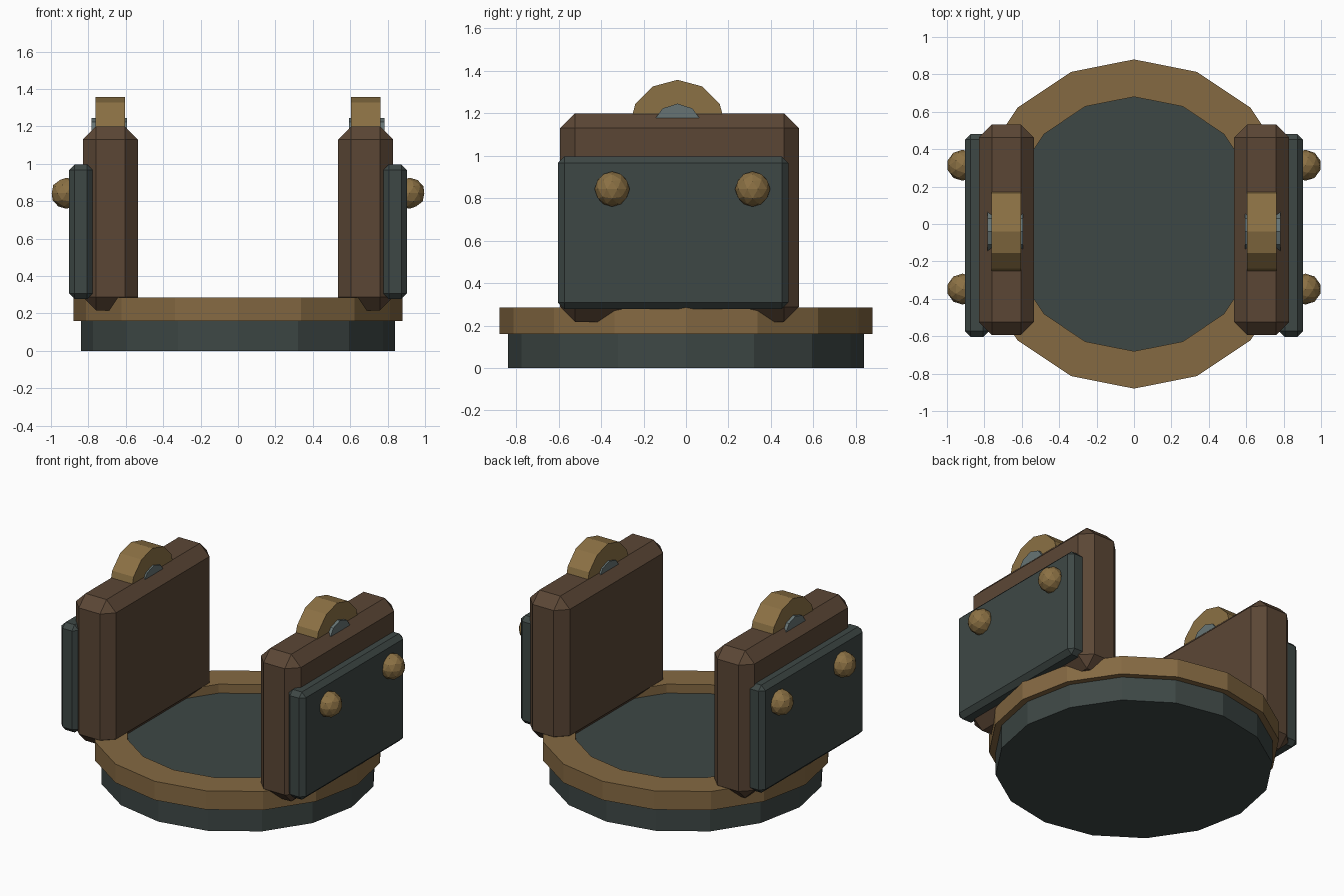
import bpy
import bmesh
from math import cos, sin, pi

if "Cube" in bpy.data.objects:
    bpy.data.objects.remove(bpy.data.objects["Cube"])


def material(name, rgb):
    m = bpy.data.materials.new(name)
    m.diffuse_color = (*rgb, 1)
    m.use_nodes = True
    m.node_tree.nodes["Principled BSDF"].inputs["Base Color"].default_value = m.diffuse_color
    return m


TEAL = material("dark_teal", (0.048, 0.064, 0.060))
BROWN = material("brown", (0.105, 0.062, 0.036))
BRONZE = material("bronze", (0.235, 0.142, 0.055))
BRASS = material("brass", (0.26, 0.165, 0.058))
STEEL = material("steel", (0.135, 0.175, 0.175))


def finish(name, bm, mat, loc=(0, 0, 0)):
    bmesh.ops.recalc_face_normals(bm, faces=bm.faces)
    mesh = bpy.data.meshes.new(name)
    bm.to_mesh(mesh)
    bm.free()
    mesh.materials.append(mat)
    ob = bpy.data.objects.new(name, mesh)
    ob.location = loc
    bpy.context.collection.objects.link(ob)
    return ob


def prism(name, sides, r, lo, hi, mat, axis="z", loc=(0, 0, 0)):
    """Regular prism between lo and hi along the z or x axis."""
    bm = bmesh.new()
    loops = []
    for h in (lo, hi):
        ring = []
        for i in range(sides):
            a = 2 * pi * i / sides
            u, v = r * sin(a), r * cos(a)
            ring.append(bm.verts.new((u, v, h) if axis == "z" else (h, u, v)))
        bm.faces.new(ring)
        loops.append(ring)
    for i in range(sides):
        j = (i + 1) % sides
        bm.faces.new((loops[0][i], loops[0][j], loops[1][j], loops[1][i]))
    return finish(name, bm, mat, loc)


def tube(name, sides, r_out, r_in, lo, hi, mat):
    """Ring with a rectangular section around z."""
    bm = bmesh.new()
    section = [(r_out, lo), (r_out, hi), (r_in, hi), (r_in, lo)]
    rows = [[bm.verts.new((r * sin(2 * pi * i / sides), r * cos(2 * pi * i / sides), z))
             for r, z in section] for i in range(sides)]
    for i in range(sides):
        a, b = rows[i], rows[(i + 1) % sides]
        for k in range(4):
            n = (k + 1) % 4
            bm.faces.new((a[k], a[n], b[n], b[k]))
    return finish(name, bm, mat)


def chamfered_box(name, lo, hi, bevel, mat, side):
    """Box between two corners, mirrored to the given side of x."""
    bm = bmesh.new()
    bmesh.ops.create_cube(bm, size=1)
    for v in bm.verts:
        v.co = [v.co[k] * (hi[k] - lo[k]) for k in range(3)]
    bmesh.ops.bevel(bm, geom=list(bm.edges), offset=bevel, segments=1,
                    affect='EDGES', profile=0.5)
    c = [(lo[k] + hi[k]) / 2 for k in range(3)]
    return finish(name, bm, mat, (side * c[0], c[1], c[2]))


# Round foot with raised rim
prism("base_disc", 16, 0.84, 0, 0.225, TEAL)
tube("base_rim", 16, 0.88, 0.68, 0.16, 0.285, BRONZE)

for label, s in (("left", -1), ("right", 1)):
    # Upright slab and its outer plate
    chamfered_box(label + "_slab", (0.535, -0.593, 0.217), (0.83, 0.532, 1.2),
                  0.07, BROWN, s)
    chamfered_box(label + "_plate", (0.776, -0.603, 0.278), (0.903, 0.482, 0.997),
                  0.03, TEAL, s)
    # Hinge wheel with its pin, half sunk in the slab top
    prism(label + "_hinge_wheel", 12, 0.23, -0.079, 0.079, BRASS, "x",
          (s * 0.683, -0.04, 1.128))
    prism(label + "_hinge_pin", 10, 0.12, -0.095, 0.095, STEEL, "x",
          (s * 0.688, -0.04, 1.126))
    # Rivets on the plate
    for end, y in (("front", -0.348), ("back", 0.314)):
        bm = bmesh.new()
        bmesh.ops.create_icosphere(bm, subdivisions=2, radius=0.083)
        finish(f"{label}_{end}_rivet", bm, BRASS, (s * 0.917, y, 0.843))
